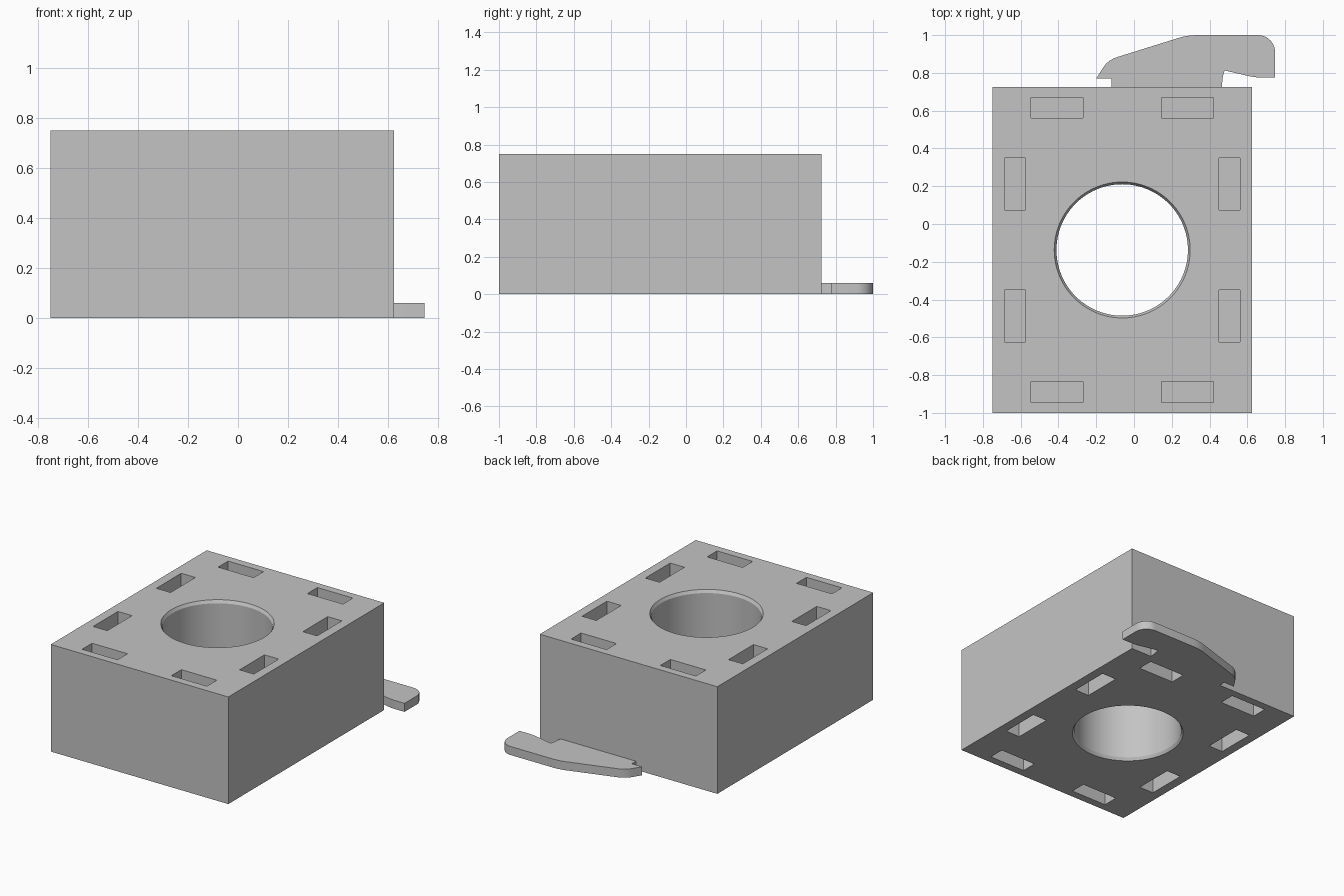
import bpy
import bmesh
import math
from mathutils import Matrix, Vector

default = bpy.data.objects.get("Cube")
if default:
    bpy.data.objects.remove(default, do_unlink=True)

GREY = (0.55, 0.55, 0.55, 1)
mat = bpy.data.materials.new("plain grey")
mat.use_nodes = True
mat.diffuse_color = GREY
mat.node_tree.nodes["Principled BSDF"].inputs["Base Color"].default_value = GREY

WIDTH, LENGTH, HEIGHT = 1.375, 1.725, 0.75
CX, CY = -0.0625, -0.1375


def make_object(name, bm):
    bmesh.ops.recalc_face_normals(bm, faces=bm.faces)
    mesh = bpy.data.meshes.new(name)
    bm.to_mesh(mesh)
    bm.free()
    mesh.materials.append(mat)
    obj = bpy.data.objects.new(name, mesh)
    bpy.context.collection.objects.link(obj)
    return obj


def add_box(bm, centre, size):
    matrix = Matrix.Translation(centre) @ Matrix.Diagonal((*size, 1))
    bmesh.ops.create_cube(bm, size=1, matrix=matrix)


def cut(target, cutter):
    cutter.hide_render = True
    mod = target.modifiers.new("cut", "BOOLEAN")
    mod.operation = "DIFFERENCE"
    mod.solver = "EXACT"
    mod.object = cutter
    bpy.context.view_layer.objects.active = target
    bpy.ops.object.modifier_apply(modifier=mod.name)
    bpy.data.objects.remove(cutter, do_unlink=True)


# Main block
bm = bmesh.new()
add_box(bm, (CX, CY, HEIGHT / 2), (WIDTH, LENGTH, HEIGHT))
block = make_object("block", bm)

# Round through hole, chamfered at both rims
bm = bmesh.new()
SIDES = 96
rings = []
for r, z in ((0.372, -0.02), (0.348, 0.02), (0.348, HEIGHT - 0.02), (0.372, HEIGHT + 0.02)):
    rings.append([bm.verts.new((CX + r * math.cos(math.tau * i / SIDES),
                                CY + r * math.sin(math.tau * i / SIDES), z))
                  for i in range(SIDES)])
for low, high in zip(rings, rings[1:]):
    for i in range(SIDES):
        j = (i + 1) % SIDES
        bm.faces.new((low[i], low[j], high[j], high[i]))
bm.faces.new(rings[0][::-1])
bm.faces.new(rings[-1])
cut(block, make_object("hole_cutter", bm))

# Blind pockets around the top and bottom edges
DEPTH = 0.2
bm = bmesh.new()
for z in (0, HEIGHT):
    for sx in (-1, 1):
        for sy in (-1, 1):
            add_box(bm, (CX + sx * 0.346, CY + sy * 0.7525, z), (0.275, 0.11, 2 * DEPTH))
            add_box(bm, (CX + sx * 0.5675, CY + sy * 0.35, z), (0.11, 0.275, 2 * DEPTH))
cut(block, make_object("pocket_cutter", bm))


# Thin hooked tab behind the block
def arc(cx, cy, r, start, end, steps):
    return [(cx + r * math.cos(math.radians(start + (end - start) * i / steps)),
             cy + r * math.sin(math.radians(start + (end - start) * i / steps)))
            for i in range(steps + 1)]


def bend(a, b, c, steps=8):
    a, b, c = Vector(a), Vector(b), Vector(c)
    return [tuple(a.lerp(b, i / steps).lerp(b.lerp(c, i / steps), i / steps))
            for i in range(steps + 1)]


outline = [(0.465, 0.715), (0.465, 0.725)]
outline += bend((0.468, 0.76), (0.47, 0.79), (0.48, 0.813), 4)
outline += bend((0.59, 0.787), (0.64, 0.775), (0.68, 0.775), 5)
outline += [(0.747, 0.775)]
outline += arc(0.657, 0.91, 0.09, 0, 90, 12)
outline += bend((0.34, 1.0), (0.28, 1.0), (0.23, 0.983))
outline += bend((-0.085, 0.885), (-0.14, 0.868), (-0.165, 0.825))
outline += [(-0.2, 0.77), (-0.12, 0.77), (-0.12, 0.715)]

bm = bmesh.new()
base = bm.faces.new([bm.verts.new((x, y, 0)) for x, y in outline])
top = bmesh.ops.extrude_face_region(bm, geom=[base])["geom"]
bmesh.ops.translate(bm, vec=(0, 0, 0.06),
                    verts=[v for v in top if isinstance(v, bmesh.types.BMVert)])
tab = make_object("hooked_tab", bm)

# Smooth the curved walls and keep the edges crisp
bpy.ops.object.select_all(action="DESELECT")
for obj in (block, tab):
    obj.select_set(True)
bpy.context.view_layer.objects.active = block
bpy.ops.object.shade_smooth_by_angle(angle=math.radians(20))
